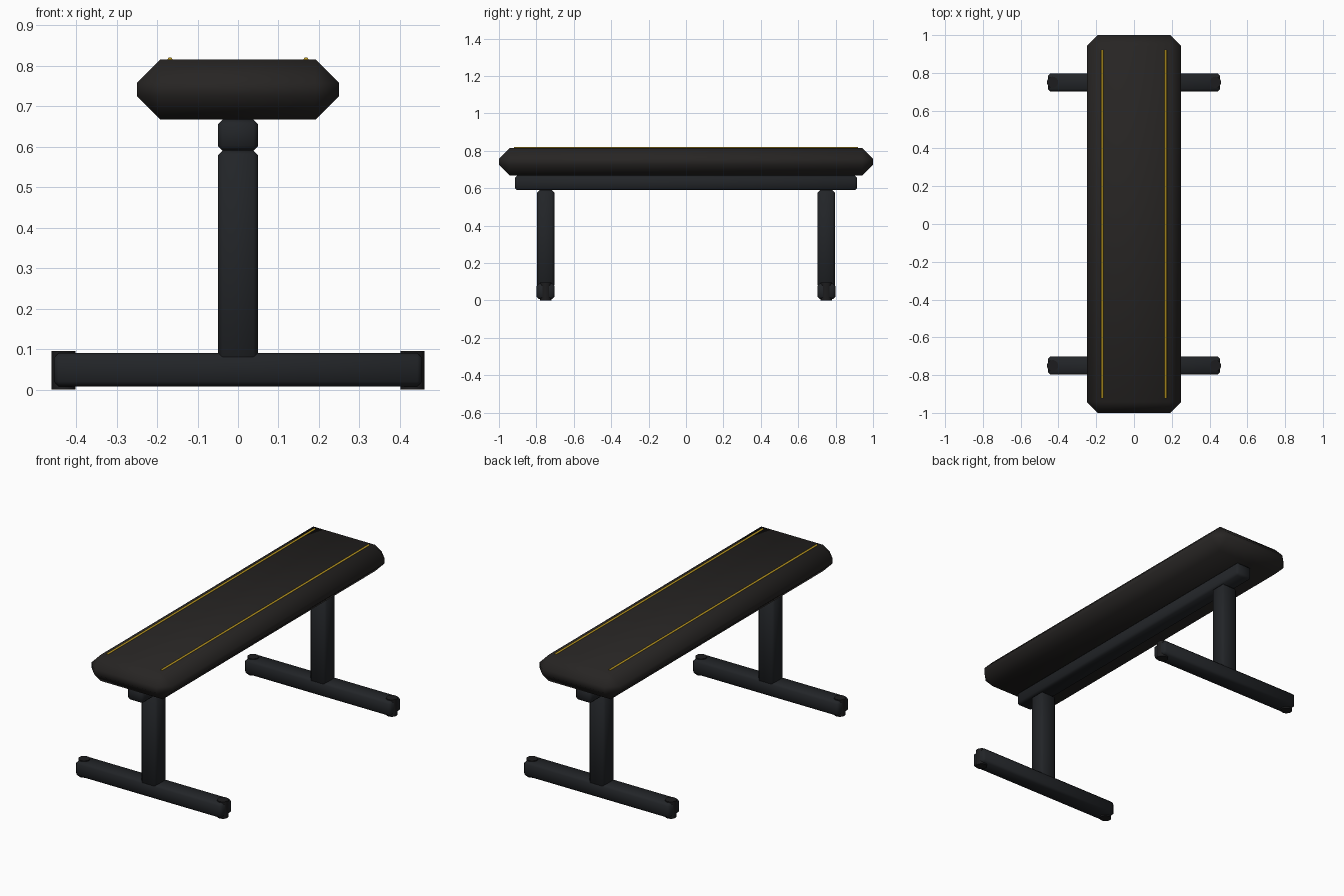
import bpy, math

if "Cube" in bpy.data.objects:
    bpy.data.objects.remove(bpy.data.objects["Cube"])


def material(name, rgb):
    m = bpy.data.materials.new(name)
    m.diffuse_color = (*rgb, 1)
    m.use_nodes = True
    m.node_tree.nodes["Principled BSDF"].inputs["Base Color"].default_value = m.diffuse_color
    return m


VINYL = material("black_vinyl", (0.02, 0.018, 0.017))
STEEL = material("dark_steel", (0.016, 0.018, 0.021))
RUBBER = material("black_rubber", (0.012, 0.012, 0.013))
GOLD = material("gold_thread", (0.6, 0.38, 0.02))


def finish(ob, name, mat, bevel=0):
    ob.name = name
    ob.data.materials.append(mat)
    if bevel:
        mod = ob.modifiers.new("chamfer", 'BEVEL')
        mod.width = bevel
        mod.segments = 1
        bpy.ops.object.modifier_apply(modifier=mod.name)
    bpy.ops.object.shade_smooth_by_angle(angle=math.radians(50))
    return ob


def box(name, lo, hi, mat, bevel=0):
    centre = [(a + b) / 2 for a, b in zip(lo, hi)]
    bpy.ops.mesh.primitive_cube_add(size=1, location=centre)
    ob = bpy.context.object
    ob.scale = [b - a for a, b in zip(lo, hi)]
    bpy.ops.object.transform_apply(location=False, rotation=False, scale=True)
    return finish(ob, name, mat, bevel)


def cylinder(name, loc, radius, depth, mat, rot=(0, 0, 0), sides=16):
    bpy.ops.mesh.primitive_cylinder_add(vertices=sides, radius=radius, depth=depth,
                                        location=loc, rotation=rot)
    return finish(bpy.context.object, name, mat)


# Padded seat and the rail below it
box("seat_pad", (-0.25, -1, 0.667), (0.25, 1, 0.815), VINYL, 0.058)
box("support_rail", (-0.05, -0.915, 0.59), (0.05, 0.915, 0.667), STEEL, 0.012)

# Piping along both long edges of the seat
for sx, side in ((-1, "left"), (1, "right")):
    cylinder(f"{side}_piping", (sx * 0.168, 0, 0.815), 0.006, 1.84, GOLD,
             (math.pi / 2, 0, 0), 8)

# T-shaped legs with rubber end pads
for sy, end in ((-1, "front"), (1, "back")):
    y = sy * 0.75
    box(f"{end}_post", (-0.05, y - 0.046, 0.07), (0.05, y + 0.046, 0.59), STEEL, 0.012)
    box(f"{end}_foot", (-0.455, y - 0.048, 0.008), (0.455, y + 0.048, 0.09), STEEL, 0.012)
    for sx, side in ((-1, "left"), (1, "right")):
        cylinder(f"{end}_{side}_foot_pad", (sx * 0.431, y, 0.0475), 0.03, 0.095, RUBBER)
